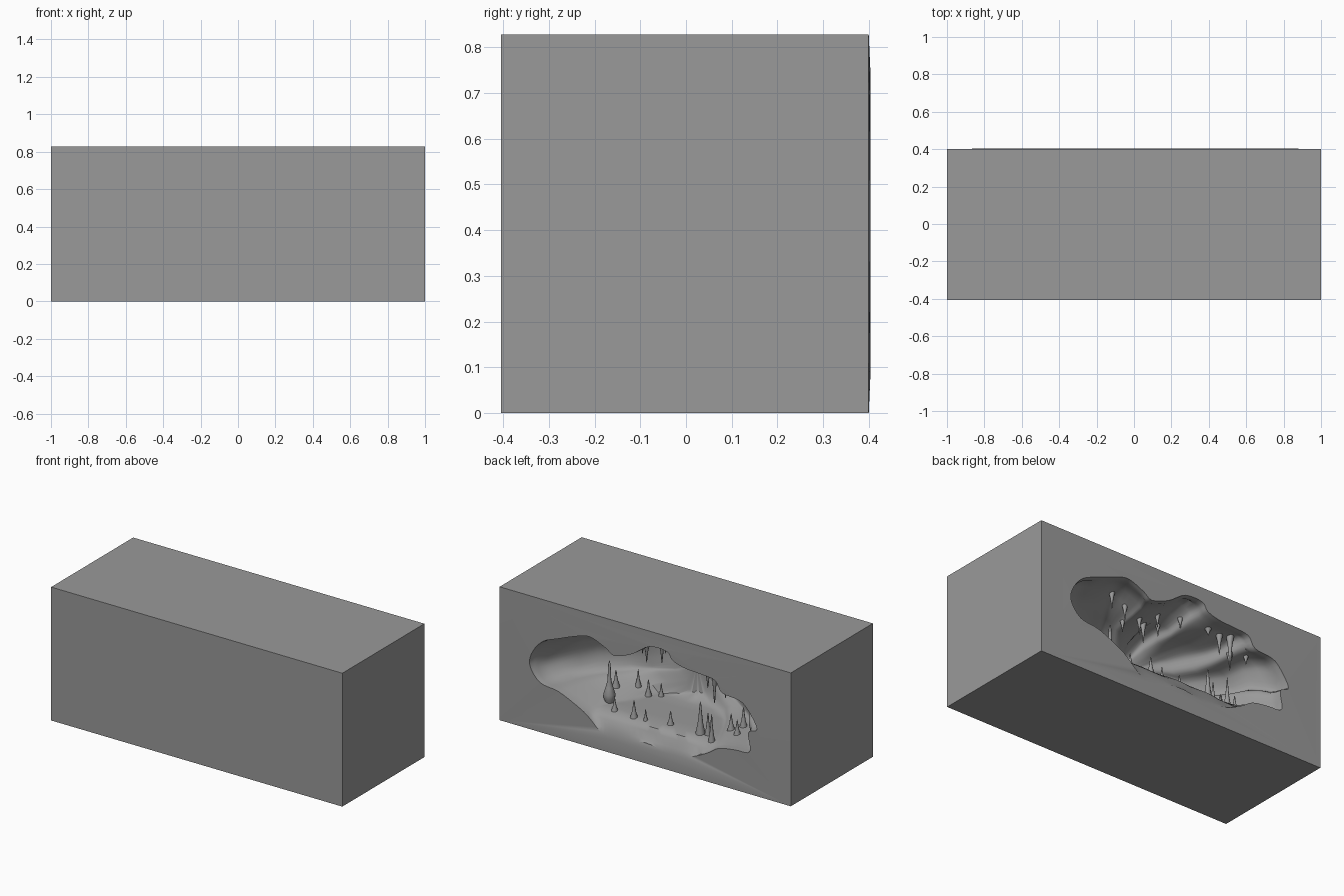
import bpy, bmesh, math
from mathutils import Vector, noise
from mathutils.bvhtree import BVHTree

if "Cube" in bpy.data.objects:
    bpy.data.objects.remove(bpy.data.objects["Cube"])

stone = bpy.data.materials.new("grey stone")
stone.diffuse_color = (0.32, 0.32, 0.32, 1)
stone.use_nodes = True
stone.node_tree.nodes["Principled BSDF"].inputs["Base Color"].default_value = stone.diffuse_color

HX, HY, TOP, BACK = 1.0, 0.405, 0.828, 0.40

# cave mouth outline (x, z) on the back face
MOUTH = [(.79, .40), (.77, .49), (.70, .57), (.59, .617), (.48, .66), (.38, .685), (.27, .645),
         (.21, .612), (.09, .655), (-.03, .733), (-.15, .735), (-.19, .69), (-.27, .665),
         (-.38, .657), (-.48, .645), (-.53, .58), (-.64, .566), (-.70, .53), (-.77, .42),
         (-.71, .38), (-.72, .265), (-.62, .25), (-.51, .23), (-.43, .18), (-.31, .125), (-.17, .105),
         (0, .13), (.17, .09), (.28, .10), (.38, .18), (.44, .22), (.59, .287), (.72, .31)]
# depth, inward scale, lowest floor height
RINGS = [(0, 1, 0), (.015, .995, .14), (.035, .985, .185), (.06, .97, .21), (.11, .92, .22),
         (.18, .86, .22), (.26, .78, .22), (.34, .68, .22), (.42, .54, .22), (.47, .38, .23),
         (.50, .2, .25)]
CX, CZ = 0.0, 0.42


def smooth_loop(points, steps):
    """Catmull-Rom through a closed loop."""
    out, n = [], len(points)
    for i in range(n):
        a, b, c, d = (Vector(points[(i + k) % n]) for k in (-1, 0, 1, 2))
        for s in range(steps):
            t = s / steps
            out.append(.5 * (2 * b + (c - a) * t + (2 * a - 5 * b + 4 * c - d) * t * t
                             + (3 * b - a - 3 * c + d) * t ** 3))
    return out


def finish(bm, name, angle):
    bmesh.ops.recalc_face_normals(bm, faces=bm.faces)
    mesh = bpy.data.meshes.new(name)
    bm.to_mesh(mesh)
    mesh.materials.append(stone)
    ob = bpy.data.objects.new(name, mesh)
    bpy.context.collection.objects.link(ob)
    bpy.ops.object.select_all(action='DESELECT')
    ob.select_set(True)
    bpy.context.view_layer.objects.active = ob
    bpy.ops.object.shade_smooth_by_angle(angle=math.radians(angle))
    return ob


# stone block with the cave lofted inward from its back face
bm = bmesh.new()
outline = smooth_loop(MOUTH, 4)
n = len(outline)
rings = []
for depth, s, floor in RINGS:
    ring = []
    for p in outline:
        dz = p.y - CZ
        x = CX + (p.x - CX) * s
        z = CZ + dz * (s ** .4 if dz < 0 else s ** .6)
        y = BACK + .004 - depth
        if depth > .05:
            rough = noise.noise_vector(Vector((x * 5, y * 5, z * 5))) * .04
            x += rough.x
            y += rough.y * .7
            z += rough.z * (1 if dz > -.1 else .15)
        ring.append(bm.verts.new((x, y, max(z, floor))))
    rings.append(ring)
for a, b in zip(rings, rings[1:]):
    for i in range(n):
        j = (i + 1) % n
        bm.faces.new((a[i], a[j], b[j], b[i]))
end = bm.verts.new((CX, BACK - .51, CZ))
for i in range(n):
    bm.faces.new((rings[-1][i], rings[-1][(i + 1) % n], end))
cave = BVHTree.FromBMesh(bm)

corners = [(-HX, 0), (HX, 0), (HX, TOP), (-HX, TOP)]
rear = [bm.verts.new((x, BACK, z)) for x, z in corners]
front = [bm.verts.new((x, -HY, z)) for x, z in corners]
bm.faces.new(front)
for i in range(4):
    j = (i + 1) % 4
    bm.faces.new((front[i], front[j], rear[j], rear[i]))
border = [bm.edges.get((rear[i], rear[(i + 1) % 4])) for i in range(4)]
border += [bm.edges.get((rings[0][i], rings[0][(i + 1) % n])) for i in range(n)]
bmesh.ops.triangle_fill(bm, edges=border, use_beauty=True)
finish(bm, "stone_block_with_cave", 40)


def spike(bm, x, depth, length, radius, up, bulb=False):
    """Tapered spike set on the cave floor or hung from its roof."""
    y = BACK - depth
    hit = cave.ray_cast(Vector((x, y, .43)), Vector((0, 0, -1 if up else 1)))[0]
    if hit is None:
        return
    sign = 1 if up else -1
    profile = [(-.08, 1.15), (.05, 1), (.3, .62), (.6, .36), (.88, .2), (1, 0)]
    if bulb:
        profile = [(-.05, .7), (.06, .95), (.17, 1), (.32, .65), (.5, .32), (.9, .2), (1, 0)]
    loops = []
    for h, r in profile[:-1]:
        loops.append([bm.verts.new((x + radius * r * math.cos(k * math.tau / 10),
                                    y + radius * r * math.sin(k * math.tau / 10),
                                    hit.z + sign * h * length)) for k in range(10)])
    tip = bm.verts.new((x, y, hit.z + sign * length))
    bm.faces.new(loops[0])
    for a, b in zip(loops, loops[1:]):
        for k in range(10):
            bm.faces.new((a[k], a[(k + 1) % 10], b[(k + 1) % 10], b[k]))
    for k in range(10):
        bm.faces.new((loops[-1][k], loops[-1][(k + 1) % 10], tip))


# stalagmites: x, depth, length, radius
bm = bmesh.new()
for s in [(.28, .10, .08, .018), (.14, .09, .105, .02), (.06, .09, .07, .012), (-.09, .12, .085, .018),
          (-.295, .12, .2, .026), (-.34, .13, .14, .018), (.39, .27, .1, .02), (.3, .36, .1, .016),
          (.23, .36, .1, .018), (.17, .4, .08, .015), (-.45, .2, .1, .02), (-.52, .16, .09, .018),
          (-.5, .25, .12, .02), (-.4, .08, .17, .018)]:
    spike(bm, *s, True)
spike(bm, .365, .17, .25, .034, True, True)
finish(bm, "stalagmites", 40)

# stalactites hanging from the roof
bm = bmesh.new()
for s in [(.36, .16, .1, .015), (.25, .18, .09, .014), (.2, .26, .07, .012), (.13, .2, .1, .014),
          (.06, .25, .12, .016), (0, .2, .08, .014), (-.07, .28, .07, .012), (-.13, .16, .06, .014),
          (-.28, .1, .04, .018), (-.36, .1, .12, .018), (-.42, .08, .2, .02), (-.46, .13, .1, .016),
          (-.55, .1, .05, .014)]:
    spike(bm, *s, False)
finish(bm, "stalactites", 40)
